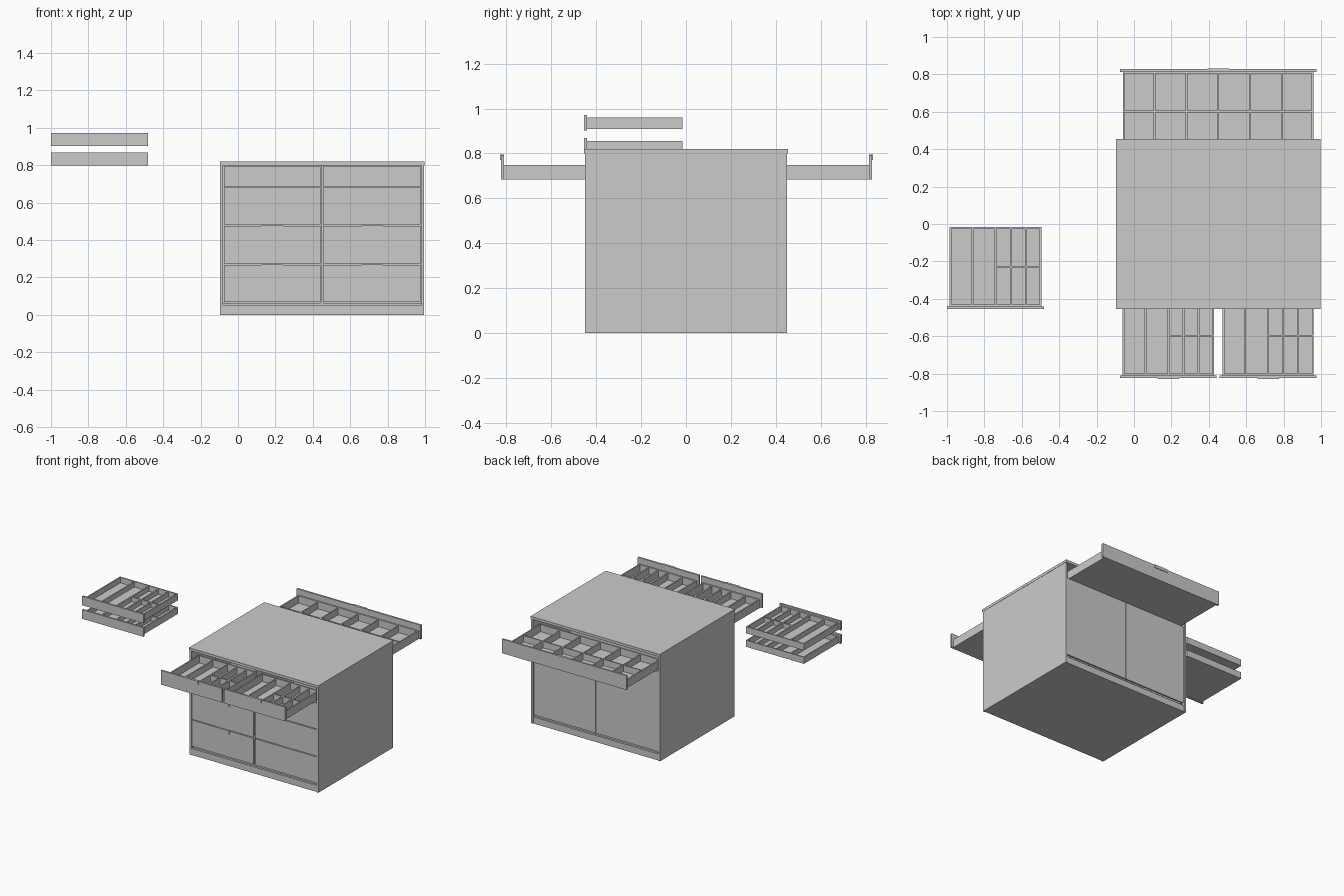
import bpy, bmesh
from mathutils import Matrix, Vector

if "Cube" in bpy.data.objects:
    bpy.data.objects.remove(bpy.data.objects["Cube"])


def boxes(name, parts):
    """One object out of axis-aligned boxes (x0, x1, y0, y1, z0, z1)."""
    bm = bmesh.new()
    for x0, x1, y0, y1, z0, z1 in parts:
        size = Vector((abs(x1 - x0), abs(y1 - y0), abs(z1 - z0)))
        mid = Vector((x0 + x1, y0 + y1, z0 + z1)) / 2
        bmesh.ops.create_cube(bm, size=1, matrix=Matrix.Translation(mid) @ Matrix.Diagonal(size).to_4x4())
    me = bpy.data.meshes.new(name)
    bm.to_mesh(me)
    bm.free()
    ob = bpy.data.objects.new(name, me)
    bpy.context.collection.objects.link(ob)
    return ob


T = 0.01       # tray wall thickness


def tray(name, x0, x1, yf, s, z0, z1, depth=0.425, dividers=(), cross=None):
    """Open box from front plane yf going back in direction s, with dividers."""
    yb = yf + s * depth
    h = z1 - 0.006
    parts = [(x0, x1, yf, yb, z0, z0 + 0.008),
             (x0, x0 + T, yf, yb, z0, z1), (x1 - T, x1, yf, yb, z0, z1),
             (x0 + T, x1 - T, yf, yf + s * T, z0, z1),
             (x0 + T, x1 - T, yb - s * T, yb, z0, z1)]
    parts += [(x - T / 2, x + T / 2, yf + s * T, yb - s * T, z0, h) for x in dividers]
    if cross is not None:
        ym = yf + s * depth / 2
        parts.append((cross, x1 - T, ym - T / 2, ym + T / 2, z0, h))
    return boxes(name, parts)


def front(name, x0, x1, yo, s, z0, z1, pull=True):
    """Front panel with outer face yo and a folded edge pull on its top edge."""
    boxes(name, [(x0, x1, yo, yo + s * 0.014, z0, z1)])
    if pull:
        c = (x0 + x1) / 2
        a, b = c - 0.058, c + 0.058
        boxes(name + "_pull", [(a, b, yo - s * 0.004, yo, z1 - 0.022, z1 + 0.002),
                               (a, b, yo, yo + s * 0.014, z1, z1 + 0.002)])


# Carcass
boxes("side_panels", [(-0.095, -0.08, -0.45, 0.45, 0, 0.80), (0.98, 0.995, -0.45, 0.45, 0, 0.80)])
boxes("worktop", [(-0.097, 0.997, -0.455, 0.455, 0.80, 0.82)])
boxes("plinth", [(-0.08, 0.98, -0.445, 0.445, 0, 0.05)])
boxes("bottom_board", [(-0.08, 0.98, -0.43, 0.43, 0.05, 0.064)])
boxes("inner_partitions", [(-0.08, 0.98, -0.005, 0.005, 0.064, 0.80),
                           (0.443, 0.457, -0.43, -0.005, 0.064, 0.80)])

# Front drawers: three closed rows and an open top row in two columns
columns = [("left", -0.076, 0.442), ("right", 0.458, 0.976)]
rows = [(0.068, 0.268), (0.274, 0.476), (0.482, 0.680)]
for side, x0, x1 in columns:
    for i, (z0, z1) in enumerate(rows):
        n = f"{side}_drawer_{i + 1}"
        front(n + "_front", x0, x1, -0.446, 1, z0, z1)
        tray(n + "_box", x0 + 0.015, x1 - 0.015, -0.432, 1, z0, z1 - 0.04)
    bx0, bx1 = x0 + 0.015, x1 - 0.015
    div = [bx0 + d for d in (0.122, 0.245, 0.325, 0.405)]
    front(f"{side}_top_drawer_front", x0, x1, -0.824, 1, 0.685, 0.793)
    tray(f"{side}_top_drawer_box", bx0, bx1, -0.810, 1, 0.685, 0.748, dividers=div, cross=div[1])

# Wide open drawer at the back, above a pair of doors
x0, x1 = -0.060, 0.960
front("back_drawer_front", -0.076, 0.976, 0.828, -1, 0.685, 0.793)
tray("back_drawer_box", x0, x1, 0.814, -1, 0.685, 0.748,
     dividers=[x0 + (x1 - x0) * k / 6 for k in range(1, 6)], cross=x0)
for side, x0, x1 in (("left", -0.076, 0.448), ("right", 0.452, 0.976)):
    front(f"back_{side}_door", x0, x1, 0.446, -1, 0.068, 0.680, pull=False)

# Two loose insert trays floating beside the cabinet
for i, z in enumerate((0.80, 0.903)):
    front(f"insert_tray_{i + 1}_front", -1.0, -0.482, -0.455, 1, z, z + 0.069, pull=False)
    tray(f"insert_tray_{i + 1}", -0.987, -0.495, -0.441, 1, z + 0.006, z + 0.056,
         dividers=[-0.864, -0.741, -0.658, -0.577], cross=-0.741)
